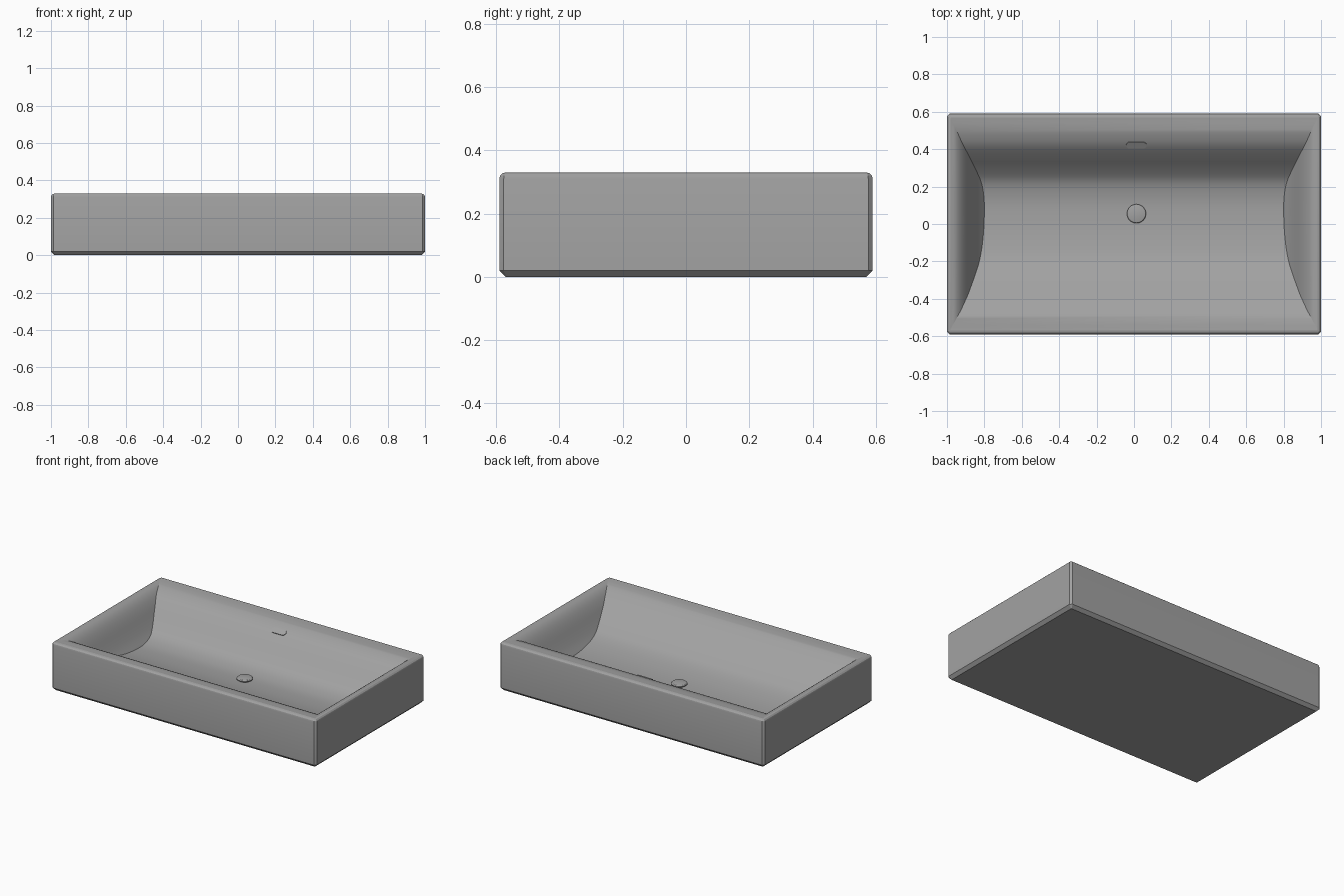
import bpy, bmesh, math
from mathutils import Matrix, Vector

cube = bpy.data.objects.get("Cube")
if cube:
    bpy.data.objects.remove(cube)

mat = bpy.data.materials.new("grey ceramic")
mat.use_nodes = True
GREY = (0.36, 0.36, 0.36, 1)
mat.diffuse_color = GREY
mat.node_tree.nodes["Principled BSDF"].inputs["Base Color"].default_value = GREY

HX, HY, H, CH = 1.0, 0.59, 0.33, 0.02   # half width, half depth, height, chamfer


def finish(bm, name, angle=30):
    bmesh.ops.recalc_face_normals(bm, faces=bm.faces) if name != "bowl" else None
    me = bpy.data.meshes.new(name)
    bm.to_mesh(me)
    bm.free()
    me.materials.append(mat)
    ob = bpy.data.objects.new(name, me)
    bpy.context.collection.objects.link(ob)
    bpy.ops.object.select_all(action='DESELECT')
    ob.select_set(True)
    bpy.context.view_layer.objects.active = ob
    bpy.ops.object.shade_smooth_by_angle(angle=math.radians(angle))
    return ob


def smooth_curve(pts):
    """Return a cubic Hermite function through (t, z) points."""
    n = len(pts)
    slope = []
    for i in range(n):
        a, b = pts[max(i - 1, 0)], pts[min(i + 1, n - 1)]
        slope.append((b[1] - a[1]) / (b[0] - a[0]))

    def f(t):
        i = max(k for k in range(n - 1) if k == 0 or pts[k][0] <= t)
        (t0, z0), (t1, z1) = pts[i], pts[i + 1]
        d = t1 - t0
        s = (t - t0) / d
        return ((2*s**3 - 3*s*s + 1) * z0 + (s**3 - 2*s*s + s) * d * slope[i]
                + (3*s*s - 2*s**3) * z1 + (s**3 - s*s) * d * slope[i + 1])
    return f


# Bowl sections: front-to-back trough and end wall
trough = smooth_curve([(-.57, .33), (-.53, .326), (-.48, .311), (-.42, .277),
                       (-.35, .225), (-.28, .175), (-.2, .13), (-.08, .102),
                       (.06, .09), (.15, .095), (.234, .12), (.3, .172),
                       (.36, .232), (.42, .285), (.48, .314), (.53, .326), (.57, .33)])
end_wall = smooth_curve([(.79, .07), (.80, .09), (.83, .135), (.86, .19),
                         (.89, .25), (.92, .295), (.95, .321), (.98, .33)])


def crease(z):
    """Distance from the middle at which the end wall reaches height z."""
    lo, hi = .79, .98
    for _ in range(40):
        mid = (lo + hi) / 2
        lo, hi = (mid, hi) if end_wall(mid) < z else (lo, mid)
    return lo


# Outer body: chamfered box, open at the top
bm = bmesh.new()
bmesh.ops.create_cube(bm, size=1, matrix=Matrix.Translation((0, 0, H / 2))
                      @ Matrix.Diagonal((2 * HX, 2 * HY, H, 1)))


def bevel(test, offset, segments):
    edges = [e for e in bm.edges if test(*[v.co.z for v in e.verts])]
    bmesh.ops.bevel(bm, geom=edges, offset=offset, segments=segments, profile=.5,
                    affect='EDGES')


bevel(lambda a, b: abs(a - b) > .1, .014, 1)
bevel(lambda a, b: max(a, b) < .001, CH, 1)
bevel(lambda a, b: min(a, b) > H - .001, CH, 3)
top = [f for f in bm.faces if f.calc_center_median().z > H - .0001]
bmesh.ops.delete(bm, geom=top, context='FACES_ONLY')
finish(bm, "basin_body", 25)

# Bowl: trough with a clean crease where it meets each end wall
bm = bmesh.new()
ROWS, WALL = 72, 14
grid = []
for r in range(ROWS + 1):
    y = -.57 + 1.14 * r / ROWS
    z = trough(y)
    c = crease(z) if 0 < r < ROWS else .98
    side = []
    for k in range(WALL + 1):
        x = .98 + (c - .98) * k / WALL
        side.append((x, max(z, end_wall(x))))
    row = [(-x, y, h) for x, h in side] + [(x, y, h) for x, h in reversed(side)]
    grid.append([bm.verts.new(p) for p in row])
for a, b in zip(grid, grid[1:]):
    for k in range(len(a) - 1):
        bm.faces.new((a[k], a[k + 1], b[k + 1], b[k]))
bmesh.ops.remove_doubles(bm, verts=bm.verts, dist=.00005)
finish(bm, "bowl")

# Drain: domed cap on a short stem
DX, DY = .013, .055


def lathe(name, profile):
    bm = bmesh.new()
    vs = [bm.verts.new((r, 0, z)) for r, z in profile]
    es = [bm.edges.new(p) for p in zip(vs, vs[1:])]
    bmesh.ops.spin(bm, geom=vs + es, cent=(0, 0, 0), axis=(0, 0, 1),
                   angle=math.tau, steps=32, use_duplicate=False)
    bmesh.ops.remove_doubles(bm, verts=bm.verts, dist=.0001)
    ob = finish(bm, name)
    ob.location = (DX, DY, 0)


lathe("drain_stem", [(0, .08), (.03, .08), (.03, .105), (0, .105)])
lathe("drain_cap", [(0, .1), (.045, .1), (.051, .104), (.051, .109),
                    (.046, .114), (.03, .117), (0, .119)])

# Overflow: thin slot plate lying on the back slope
bm = bmesh.new()
L, R = .035, .02
outline = [(math.copysign(L, math.cos(a)) + R * math.cos(a), R * math.sin(a))
           for a in [math.tau * (i + .5) / 24 for i in range(24)]]
face = bm.faces.new([bm.verts.new((x, y, -.004)) for x, y in outline])
ext = bmesh.ops.extrude_face_region(bm, geom=[face])
bmesh.ops.translate(bm, vec=(0, 0, .008),
                    verts=[v for v in ext["geom"] if isinstance(v, bmesh.types.BMVert)])
plate = finish(bm, "overflow_plate")
oy = .422
plate.location = (DX, oy, trough(oy))
plate.rotation_euler.x = math.atan2(trough(oy + .01) - trough(oy - .01), .02)
